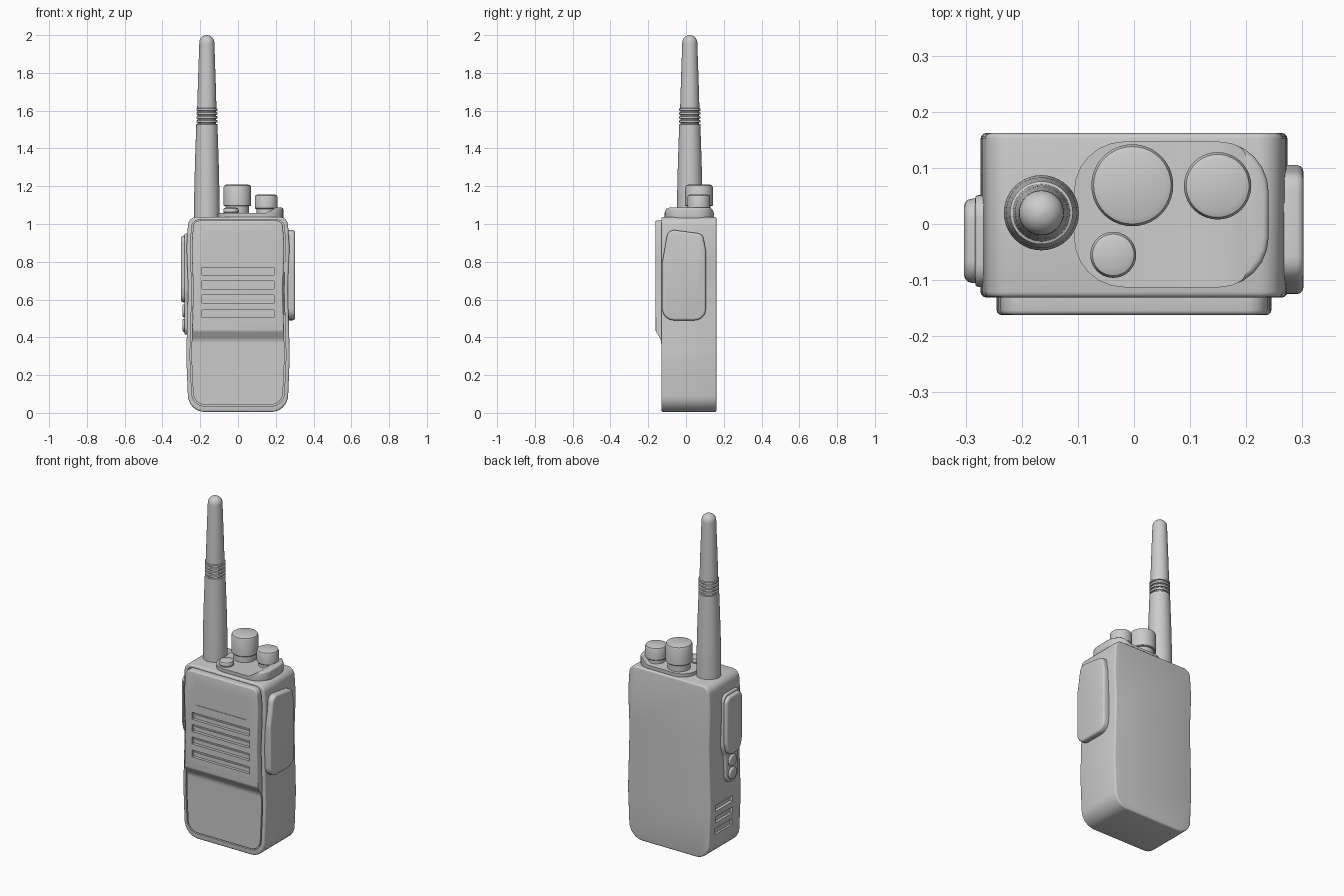
import bpy, bmesh, math
from mathutils import Vector

if "Cube" in bpy.data.objects:
    bpy.data.objects.remove(bpy.data.objects["Cube"])


def finish(bm, name):
    bmesh.ops.recalc_face_normals(bm, faces=bm.faces)
    me = bpy.data.meshes.new(name)
    bm.to_mesh(me)
    bm.free()
    ob = bpy.data.objects.new(name, me)
    bpy.context.collection.objects.link(ob)
    return ob


def rounded(corners, segs=6):
    """Outline from (u, v, radius) corners, each replaced by a fillet arc."""
    out, n = [], len(corners)
    for i, (u, v, r) in enumerate(corners):
        p = Vector((u, v))
        d1 = (Vector(corners[i - 1][:2]) - p).normalized()
        d2 = (Vector(corners[(i + 1) % n][:2]) - p).normalized()
        half = d1.angle(d2) / 2
        if r == 0 or half > 1.5705:
            out.append(p)
            continue
        t = r / math.tan(half)
        c = p + (d1 + d2).normalized() * (r / math.sin(half))
        a, b = p + d1 * t - c, p + d2 * t - c
        sweep = a.angle_signed(b)
        k = segs if abs(sweep) > 0.5 else 3
        for j in range(k + 1):
            w = -sweep * j / k
            out.append(c + Vector((a.x * math.cos(w) - a.y * math.sin(w),
                                   a.x * math.sin(w) + a.y * math.cos(w))))
    return out


def box(u0, u1, v0, v1, r=0.0):
    return rounded([(u0, v0, r), (u1, v0, r), (u1, v1, r), (u0, v1, r)])


def apply_mod(ob, mod):
    bpy.context.view_layer.objects.active = ob
    bpy.ops.object.modifier_apply(modifier=mod.name)


def prism(name, outline, axis, a, b, bevel=0.0, segs=3):
    """Extrude a 2D outline along an axis from a to b."""
    place = {'x': lambda u, v, w: (w, u, v), 'y': lambda u, v, w: (u, w, v),
             'z': lambda u, v, w: (u, v, w)}[axis]
    bm = bmesh.new()
    lo = [bm.verts.new(place(p[0], p[1], a)) for p in outline]
    hi = [bm.verts.new(place(p[0], p[1], b)) for p in outline]
    bm.faces.new(lo)
    bm.faces.new(hi)
    for i in range(len(lo)):
        j = (i + 1) % len(lo)
        bm.faces.new((lo[i], lo[j], hi[j], hi[i]))
    ob = finish(bm, name)
    if bevel:
        m = ob.modifiers.new("bevel", 'BEVEL')
        m.width, m.segments, m.limit_method = bevel, segs, 'ANGLE'
        m.angle_limit = math.radians(50)
        apply_mod(ob, m)
    return ob


def cut(ob, cutter):
    m = ob.modifiers.new("cut", 'BOOLEAN')
    m.operation, m.object, m.solver = 'DIFFERENCE', cutter, 'EXACT'
    apply_mod(ob, m)
    bpy.data.objects.remove(cutter)


def lathe(name, profile, x, y, n=40):
    """Turn an (r, z) profile around a vertical axis at x, y."""
    bm = bmesh.new()
    rings = [[bm.verts.new((x + r * math.cos(2 * math.pi * i / n),
                            y + r * math.sin(2 * math.pi * i / n), z))
              for i in range(n)] for r, z in profile]
    for p, q in zip(rings, rings[1:]):
        for i in range(n):
            j = (i + 1) % n
            bm.faces.new((p[i], p[j], q[j], q[i]))
    bm.faces.new(rings[0])
    bm.faces.new(rings[-1])
    return finish(bm, name)


def case_outline(inset=0.0, bottom=0.005, top=1.037, rb=0.09, rt=0.045):
    """Waisted front silhouette."""
    side = [(0.262, bottom, rb), (0.274, 0.30, 0.8), (0.264, 0.66, 0.8),
            (0.273, 0.88, 0.8), (0.262, top, rt)]
    right = [(x - inset, z, r) for x, z, r in side]
    return rounded(right + [(-x, z, r) for x, z, r in reversed(right)], 8)


# Main case with a pocket for the front panel
body = prism("body", case_outline(), 'y', -0.131, 0.162, 0.010)
cut(body, prism("cutter", case_outline(0.020, 0.036, 1.022, 0.07, 0.04), 'y', -0.3, -0.115))

# Vent slots low on the left side
for z in (0.16, 0.23, 0.30):
    cut(body, prism("cutter", box(-0.05, 0.11, z - 0.018, z + 0.018), 'x', -0.4, -0.255))

# Front panel: raised upper half, sloping down to the flat lower half
panel = prism("front_panel", case_outline(0.027, 0.043, 1.018, 0.064, 0.036),
              'y', -0.162, -0.105, 0.008)
cut(panel, prism("cutter", rounded([(-0.3, -0.1, 0), (-0.131, -0.1, 0), (-0.131, 0.385, 0.06),
                                    (-0.162, 0.435, 0.04), (-0.163, 0.46, 0), (-0.3, 0.46, 0)]),
                 'x', -0.4, 0.4))

# Speaker slots and shallow display recess
for z in (0.75, 0.678, 0.603, 0.525):
    cut(panel, prism("cutter", box(-0.19, 0.19, z - 0.021, z + 0.021), 'y', -0.3, -0.145))
    prism("speaker_bar", box(-0.192, 0.192, z - 0.006, z + 0.006), 'y', -0.151, -0.14)
cut(panel, prism("cutter", box(-0.165, 0.165, 0.82, 0.95), 'y', -0.3, -0.159))

# Control platform, low on the left and rising to a ridge on the right
platform = prism("control_platform", box(-0.107, 0.24, -0.113, 0.147, 0.09),
                 'z', 1.02, 1.087, 0.010)
cut(platform, prism("cutter", [(-0.3, 1.056), (0.15, 1.058), (0.205, 1.09), (0.205, 1.3), (-0.3, 1.3)],
                    'y', -0.5, 0.5))


# Knobs and top button
def knob(name, x, y, r, z0, z1, neck):
    lathe(name, [(neck, 1.03), (neck, z0), (r - 0.004, z0), (r, z0 + 0.004),
                 (r, z1 - 0.014), (r - 0.004, z1 - 0.004), (r - 0.014, z1)], x, y)


knob("volume_knob", -0.003, 0.069, 0.073, 1.095, 1.208, 0.062)
knob("channel_knob", 0.149, 0.068, 0.060, 1.080, 1.156, 0.050)
knob("top_button", -0.037, -0.055, 0.041, 1.060, 1.087, 0.040)

# Antenna with ribbed collar and domed tip
profile = [(0.067, 1.02), (0.067, 1.15), (0.063, 1.32), (0.056, 1.528)]
for i in range(4):
    z = 1.53 + i * 0.021
    profile += [(0.049, z), (0.049, z + 0.006), (0.056, z + 0.007), (0.056, z + 0.018)]
profile += [(0.051, 1.613), (0.047, 1.75), (0.040, 1.955)]
profile += [(0.040 * math.cos(a), 1.96 + 0.04 * math.sin(a))
            for a in (math.radians(d) for d in (10, 25, 40, 55, 70, 85))]
lathe("antenna", profile, -0.165, 0.02)

# Right side accessory cover
prism("side_cover", rounded([(-0.125, 0.49, 0.06), (0.105, 0.49, 0.06), (0.105, 0.86, 0.1),
                             (0.088, 0.948, 0.035), (-0.095, 0.972, 0.04), (-0.125, 0.80, 0.2)]),
      'x', 0.24, 0.302, 0.012)

# Left side talk button, its base plate and two small buttons
prism("button_base", rounded([(-0.085, 0.415, 0.045), (0.025, 0.415, 0.045), (0.03, 0.58, 0.1),
                              (0.052, 0.64, 0.1), (0.052, 0.95, 0.04), (-0.112, 0.95, 0.04),
                              (-0.112, 0.64, 0.1), (-0.09, 0.58, 0.1)]),
      'x', -0.283, -0.24, 0.006)
prism("talk_button", rounded([(-0.085, 0.585, 0.05), (0.025, 0.585, 0.05), (0.045, 0.66, 0.1),
                              (0.045, 0.938, 0.04), (-0.105, 0.938, 0.04), (-0.105, 0.66, 0.1)]),
      'x', -0.303, -0.25, 0.014)
for z in (0.54, 0.463):
    prism("small_side_button", box(-0.066, 0.006, z - 0.034, z + 0.034, 0.033),
          'x', -0.294, -0.25, 0.008)

# Smooth shading with sharp edges kept
bpy.ops.object.select_all(action='SELECT')
bpy.context.view_layer.objects.active = body
bpy.ops.object.shade_smooth_by_angle(angle=math.radians(35))
